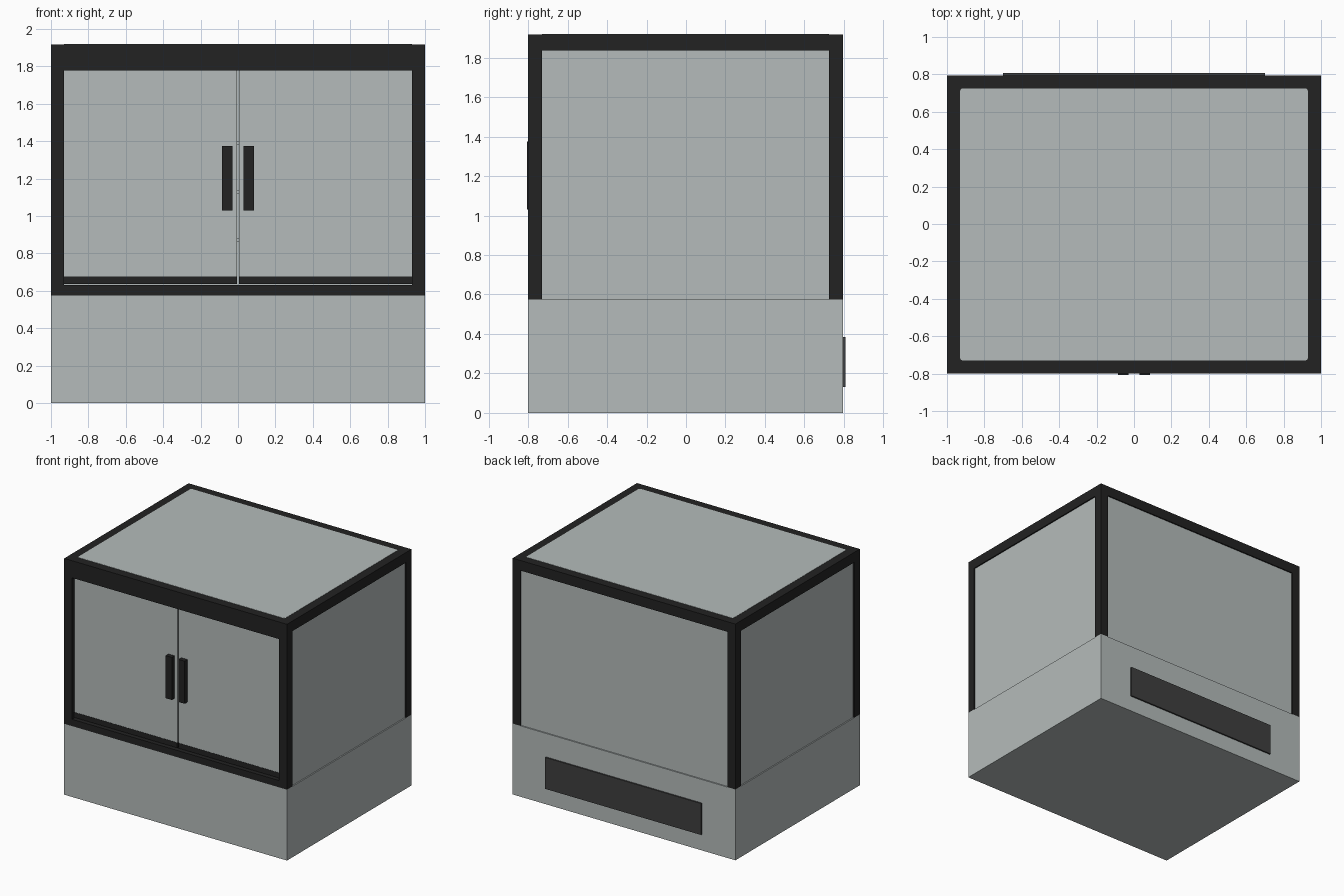
import bpy
import bmesh

cube = bpy.data.objects.get("Cube")
if cube:
    bpy.data.objects.remove(cube, do_unlink=True)


def material(name, colour):
    m = bpy.data.materials.new(name)
    m.use_nodes = True
    m.diffuse_color = (*colour, 1)
    m.node_tree.nodes["Principled BSDF"].inputs["Base Color"].default_value = (*colour, 1)
    return m


STEEL = material("pale steel", (0.46, 0.50, 0.495))
BLACK = material("black trim", (0.016, 0.016, 0.016))
VENT = material("vent grey", (0.05, 0.05, 0.05))


def box(name, mat, x, y, z, round_corners=0.0):
    """Box from (min, max) ranges, with optional rounded vertical edges."""
    bm = bmesh.new()
    bmesh.ops.create_cube(bm, size=1)
    for v in bm.verts:
        v.co = [r[0] + (c + 0.5) * (r[1] - r[0]) for c, r in zip(v.co, (x, y, z))]
    if round_corners:
        upright = [e for e in bm.edges
                   if abs(e.verts[0].co.z - e.verts[1].co.z) > 1e-4]
        bmesh.ops.bevel(bm, geom=upright, offset=round_corners, segments=3,
                        profile=0.5, affect='EDGES')
    mesh = bpy.data.meshes.new(name)
    bm.to_mesh(mesh)
    bm.free()
    mesh.materials.append(mat)
    ob = bpy.data.objects.new(name, mesh)
    bpy.context.collection.objects.link(ob)
    return ob


def span(s, a, b):
    """Range a..b, mirrored when s is -1."""
    return (a, b) if s > 0 else (-b, -a)


F, B = -0.80, 0.795          # front and back planes
BASE, RAIL, TOP = 0.575, 1.835, 1.917
T = 0.07                     # trim width
REC = 0.01                   # panel recess

# Base with rear vent plate
box("base", STEEL, (-1, 1), (F, B), (0, BASE))
box("rear_vent", VENT, (-0.7, 0.7), (B - 0.01, 0.807), (0.13, 0.385))

# Lid frame and inset top panel
box("lid_frame", BLACK, (-1, 1), (F, B), (RAIL, TOP))
box("top_panel", STEEL, (-1 + T, 1 - T), (F + T, B - T), (TOP - 0.02, TOP + 0.002), 0.015)

# Front header and sill
box("front_header", BLACK, (-1 + T, 1 - T), (F, F + T), (1.778, RAIL))
box("front_sill", BLACK, (-1 + T, 1 - T), (F, F + T), (BASE, 0.63))

# Back wall
box("back_panel", STEEL, (-1 + T, 1 - T), (B - 0.03, B - REC), (BASE, RAIL))

for s, side in ((1, "left"), (-1, "right")):
    # Corner posts and side wall
    px = span(s, 1 - T, 1)
    box(f"{side}_front_post", BLACK, px, (F, F + T), (BASE, RAIL))
    box(f"{side}_back_post", BLACK, px, (B - T, B), (BASE, RAIL))
    box(f"{side}_side_panel", STEEL, span(s, 0.97, 1 - REC), (F + T, B - T), (BASE, RAIL))

    # Recessed door with dark kick strip and pull handle
    dx = span(s, 0.005, 1 - T)
    box(f"{side}_door", STEEL, dx, (F + 0.03, F + 0.06), (0.677, 1.778))
    box(f"{side}_door_strip", BLACK, dx, (F + 0.028, F + 0.06), (0.635, 0.677))
    box(f"{side}_handle", BLACK, span(s, 0.03, 0.085), (F - 0.006, F + 0.035), (1.03, 1.375))

# Interior shelves
for i in range(3):
    z = 0.86 + 0.26 * i
    box(f"shelf_{i + 1}", STEEL, (-0.96, 0.96), (F + 0.12, B - 0.04), (z, z + 0.02))
